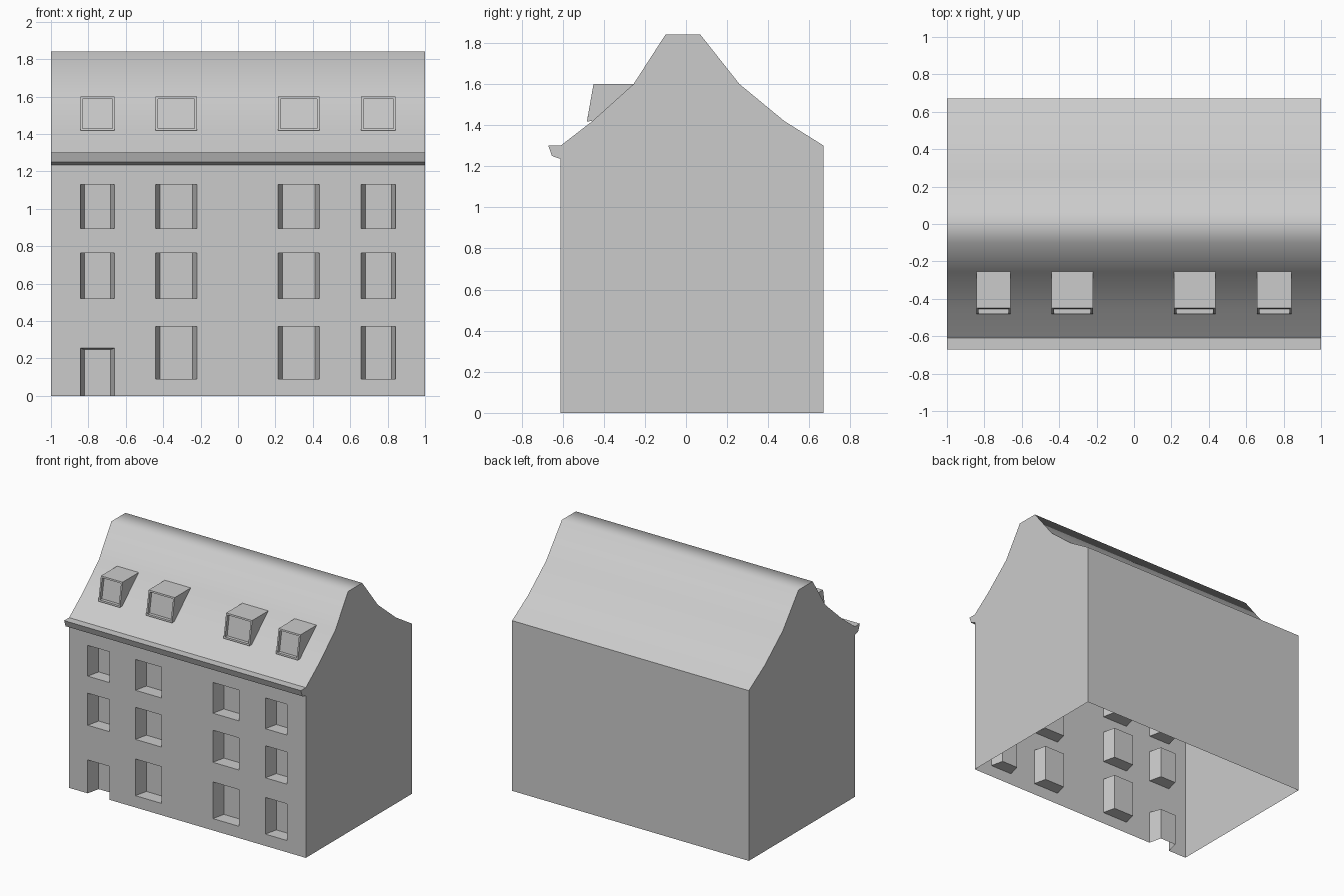
import bpy

if "Cube" in bpy.data.objects:
    bpy.data.objects.remove(bpy.data.objects["Cube"])


def make(name, polys, smooth=False):
    """Build an object from a list of polygons, welding shared corners."""
    index, verts, faces = {}, [], []
    for poly in polys:
        face = []
        for p in poly:
            key = tuple(round(c, 4) for c in p)
            if key not in index:
                index[key] = len(verts)
                verts.append(key)
            face.append(index[key])
        faces.append(face)
    me = bpy.data.meshes.new(name)
    me.from_pydata(verts, [], faces)
    for f in me.polygons:
        f.use_smooth = smooth
    ob = bpy.data.objects.new(name, me)
    bpy.context.collection.objects.link(ob)
    return ob


def ring(outer, inner):
    """Four quads joining two rectangles: bottom, right, top, left."""
    return [[outer[k], outer[(k + 1) % 4], inner[(k + 1) % 4], inner[k]]
            for k in range(4)]


FRONT, BACK, EAVE = -0.61, 0.67, 1.30
COLS = [(-0.843, -0.66), (-0.44, -0.22), (0.215, 0.435), (0.658, 0.843)]
ROWS = [(0.09, 0.37), (0.52, 0.765), (0.895, 1.13)]
DOOR = (0, 0.255)
ROOF = [(FRONT, EAVE), (-0.455, 1.42), (-0.255, 1.60), (-0.10, 1.84),
        (0.07, 1.84), (0.26, 1.60), (0.478, 1.42), (BACK, EAVE)]

# Window and door openings
openings = [(c, r) for c in COLS for r in ROWS if (c, r) != (COLS[0], ROWS[0])]
openings.append((COLS[0], DOOR))

# Front wall: grid of panels with the openings left out
xs = sorted({-1, 1, *(x for c in COLS for x in c)})
zs = sorted({0, EAVE, *(z for r in ROWS + [DOOR] for z in r)})
wall = []
for x0, x1 in zip(xs, xs[1:]):
    for z0, z1 in zip(zs, zs[1:]):
        xm, zm = (x0 + x1) / 2, (z0 + z1) / 2
        if not any(c[0] < xm < c[1] and r[0] < zm < r[1] for c, r in openings):
            wall.append([(x0, FRONT, z0), (x1, FRONT, z0),
                         (x1, FRONT, z1), (x0, FRONT, z1)])
make("front_wall", wall)

# Splayed recesses with a flat pane at the back; the door has no sill
recesses = []
for (x0, x1), (z0, z1) in openings:
    s, y = 0.023, FRONT + 0.10
    door = z0 == 0
    zt = z1 - 0.008 if door else z1
    outer = [(x0, FRONT, z0), (x1, FRONT, z0), (x1, FRONT, z1), (x0, FRONT, z1)]
    inner = [(x0 + s, y, z0), (x1 - s, y, z0), (x1 - s, y, zt), (x0 + s, y, zt)]
    recesses += ring(outer, inner)[1 if door else 0:] + [inner]
make("window_and_door_recesses", recesses)

# Gable walls and back wall, open underneath
gable = [(FRONT, 0), (BACK, 0)] + ROOF[::-1]
make("side_and_back_walls", [
    [(1, y, z) for y, z in gable],
    [(-1, y, z) for y, z in reversed(gable)],
    [(1, BACK, 0), (-1, BACK, 0), (-1, BACK, EAVE), (1, BACK, EAVE)],
])

# Smooth curved roof
make("roof", [[(-1, *a), (1, *a), (1, *b), (-1, *b)]
              for a, b in zip(ROOF, ROOF[1:])], smooth=True)

# Cornice along the front eave
prof = [(FRONT, EAVE), (-0.67, EAVE), (-0.652, 1.25), (FRONT, 1.235)]
cornice = [[(-1, *b), (1, *b), (1, *a), (-1, *a)] for a, b in zip(prof, prof[1:])]
cornice += [[(1, *p) for p in prof], [(-1, *p) for p in reversed(prof)]]
make("cornice", cornice)

# Dormers: sloped front with a recessed pane, cheeks and flat top
for n, (x0, x1) in enumerate(COLS, 1):
    a, b, c, d = (-0.482, 1.418), (-0.455, 1.42), (-0.255, 1.60), (-0.45, 1.60)
    t = 0.012

    def rect(inset, depth):
        out = []
        for x, f in ((x0 + inset, 0), (x1 - inset, 0),
                     (x1 - inset, 1), (x0 + inset, 1)):
            f = (inset / 0.18) if f == 0 else 1 - inset / 0.18
            out.append((x, a[0] + (d[0] - a[0]) * f + depth,
                        a[1] + (d[1] - a[1]) * f))
        return out

    frame, lip, pane = rect(0, 0), rect(t, 0), rect(t, 0.025)
    faces = ring(frame, lip) + ring(lip, pane) + [pane]
    faces += [[(x1, *p) for p in (a, b, c, d)],
              [(x0, *p) for p in (d, c, b, a)],
              [(x0, *d), (x1, *d), (x1, *c), (x0, *c)],
              [(x0, *b), (x1, *b), (x1, *a), (x0, *a)]]
    make(f"dormer_{n}", faces)
